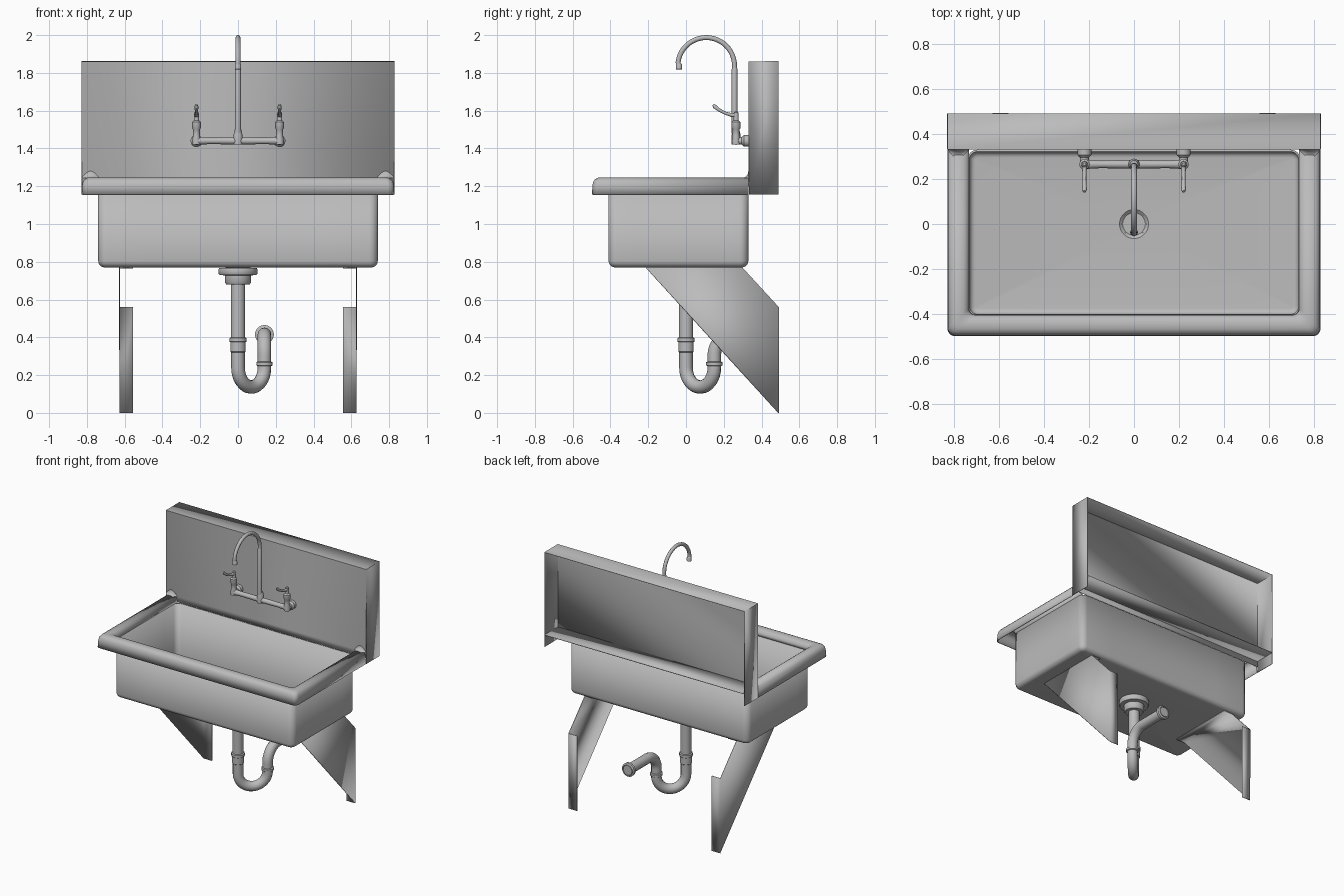
import bpy, bmesh
from math import sin, cos, pi, radians
from mathutils import Vector, Matrix

cube = bpy.data.objects.get("Cube")
if cube:
    bpy.data.objects.remove(cube)

steel = bpy.data.materials.new("brushed steel grey")
steel.use_nodes = True
GREY = (0.5, 0.5, 0.5, 1)
steel.diffuse_color = GREY
steel.node_tree.nodes["Principled BSDF"].inputs["Base Color"].default_value = GREY


def add(name, mesh, sheet=0):
    """Link a mesh, shade it and optionally give it sheet thickness."""
    mesh.materials.clear()
    mesh.materials.append(steel)
    mesh.shade_smooth()
    mesh.set_sharp_from_angle(angle=radians(35))
    ob = bpy.data.objects.new(name, mesh)
    bpy.context.collection.objects.link(ob)
    if sheet:
        mod = ob.modifiers.new("sheet", "SOLIDIFY")
        mod.thickness, mod.offset = sheet, 0
    return ob


def from_bm(name, bm, sheet=0):
    bmesh.ops.recalc_face_normals(bm, faces=bm.faces[:])
    mesh = bpy.data.meshes.new(name)
    bm.to_mesh(mesh)
    bm.free()
    return add(name, mesh, sheet)


def loft(name, rings, closed=True, caps=False, sheet=0):
    """Skin a row of equally long point rings."""
    bm = bmesh.new()
    rows = [[bm.verts.new(p) for p in ring] for ring in rings]
    n = len(rows[0])
    for a, b in zip(rows, rows[1:]):
        for i in range(n if closed else n - 1):
            j = (i + 1) % n
            bm.faces.new((a[i], a[j], b[j], b[i]))
    if caps:
        bm.faces.new(rows[0])
        bm.faces.new(rows[-1])
    return from_bm(name, bm, sheet)


def panels(name, polys, sheet):
    """Folded sheet metal from a few flat polygons."""
    bm = bmesh.new()
    for poly in polys:
        bm.faces.new([bm.verts.new(p) for p in poly])
    bmesh.ops.remove_doubles(bm, verts=bm.verts[:], dist=0.0001)
    return from_bm(name, bm, sheet)


def turned(name, profile, loc, axis=(0, 0, 1), n=24):
    """Lathe a (radius, height) profile around an axis."""
    turn = Vector((0, 0, 1)).rotation_difference(Vector(axis)).to_matrix()
    rings = [[Vector(loc) + turn @ Vector((r * cos(2 * pi * i / n), r * sin(2 * pi * i / n), h))
              for i in range(n)] for r, h in profile]
    return loft(name, rings, caps=True)


def tube(name, points, radius, scales=None, caps=True):
    cu = bpy.data.curves.new(name, "CURVE")
    cu.dimensions = "3D"
    cu.bevel_depth, cu.bevel_resolution, cu.use_fill_caps = radius, 4, caps
    sp = cu.splines.new("POLY")
    sp.points.add(len(points) - 1)
    for i, p in enumerate(points):
        sp.points[i].co = (*p, 1)
        sp.points[i].radius = scales[i] if scales else 1
    tmp = bpy.data.objects.new(name + "_path", cu)
    bpy.context.collection.objects.link(tmp)
    mesh = bpy.data.meshes.new_from_object(tmp.evaluated_get(bpy.context.evaluated_depsgraph_get()))
    bpy.data.objects.remove(tmp)
    return add(name, mesh)


def corner(cx, cy, r, start, n=6):
    return [(cx + r * cos(start + pi / 2 * i / n), cy + r * sin(start + pi / 2 * i / n))
            for i in range(n + 1)]


HX, FRONT, BACK, WALL = 0.735, -0.405, 0.325, 0.33


def rounded_rect(inset, z, r=0.04):
    """Closed bowl outline, with extra points along the straight sides."""
    r = max(r - inset, 0.008)
    x, y0, y1 = HX - inset - r, FRONT + inset + r, BACK - inset - r
    pts = []
    arcs = [corner(x, y1, r, 0), corner(-x, y1, r, pi / 2),
            corner(-x, y0, r, pi), corner(x, y0, r, 1.5 * pi)]
    for k, arc in enumerate(arcs):
        a, b = Vector(arc[-1]), Vector(arcs[(k + 1) % 4][0])
        pts += arc + [tuple(a.lerp(b, t / 6)) for t in range(1, 6)]
    return [(px, py, z) for px, py in pts]


def drain_ring(r, z, n=48):
    return [(r * cos(2 * pi * (i + 3) / n), r * sin(2 * pi * (i + 3) / n), z) for i in range(n)]


# Bowl with rounded floor edge and drain recess
FLOOR = 0.775
rings = [rounded_rect(0, 1.2)]
for i in range(6):
    a = pi / 2 * i / 5
    rings.append(rounded_rect(0.03 * (1 - cos(a)), FLOOR + 0.03 * (1 - sin(a))))
rings += [drain_ring(0.066, FLOOR), drain_ring(0.052, FLOOR - 0.012), drain_ring(0.034, FLOOR - 0.03)]
loft("bowl", rings, sheet=0.01)


# Rolled rim around the front and both sides
def rim_path(d, z, r=0.03):
    x, y = HX + d, FRONT - d
    pts = [(-x, WALL)] + corner(-x + r, y + r, r, pi) + corner(x - r, y + r, r, 1.5 * pi) + [(x, WALL)]
    return [(px, py, z) for px, py in pts]


rim_profile = [(0, 1.2), (0.002, 1.218), (0.01, 1.232), (0.022, 1.24), (0.04, 1.243), (0.06, 1.242),
               (0.074, 1.235), (0.083, 1.223), (0.087, 1.205), (0.09, 1.155)]
loft("rim", [rim_path(d, z) for d, z in rim_profile], closed=False, sheet=0.006)

# Small coves where the rim meets the backsplash
for side, s in (("left", 1), ("right", -1)):
    rows = []
    for i in range(13):
        r = 0.036 * sin(pi * i / 12) + 0.001
        rows.append([(s * (0.735 + 0.092 * i / 12), WALL - r * (1 - sin(t * pi / 12)),
                      1.243 + r * (1 - cos(t * pi / 12))) for t in range(7)])
    loft(side + "_rim_cove", rows, closed=False)

# Backsplash: open-backed folded sheet
W, Y0, Y1, TOP, DECK, LOW = 0.827, 0.333, 0.49, 1.86, 1.243, 1.155
polys = [[(-W, Y0, 1.2), (W, Y0, 1.2), (W, Y0, DECK), (W, Y0, TOP), (-W, Y0, TOP), (-W, Y0, DECK)],
         [(-W, Y0, TOP), (W, Y0, TOP), (W, Y1, TOP), (-W, Y1, TOP)]]
for x in (-W, W):
    polys.append([(x, Y0, LOW), (x, Y1, LOW), (x, Y1, TOP), (x, Y0, TOP)])
panels("backsplash", polys, 0.005)
panels("rear_deck", [[(-W, Y0, DECK), (W, Y0, DECK), (W, Y1, DECK), (-W, Y1, DECK)]], 0.005)

# Wall brackets with inward flanges
for side, s in (("left", 1), ("right", -1)):
    xo, xi = s * 0.627, s * 0.557
    panels(side + "_bracket", [
        [(xo, -0.21, 0.767), (xo, 0.3, 0.767), (xo, 0.49, 0.56), (xo, 0.49, 0)],
        [(xo, 0.49, 0), (xo, 0.49, 0.56), (xi, 0.49, 0.56), (xi, 0.49, 0)],
        [(xo, -0.21, 0.767), (xo, 0.3, 0.767), (xi, 0.3, 0.767), (xi, -0.21, 0.767)]], 0.005)

# Drain strainer bars
bm = bmesh.new()
for k in range(4):
    m = Matrix.Rotation(k * pi / 4, 4, "Z") @ Matrix.Diagonal((0.11, 0.006, 0.006, 1))
    bmesh.ops.create_cube(bm, size=1, matrix=Matrix.Translation((0, 0, FLOOR - 0.004)) @ m)
from_bm("strainer", bm)

# Drain fitting, tailpiece and coupling
turned("drain_fitting", [(0.1, 0.768), (0.103, 0.76), (0.103, 0.738), (0.098, 0.73), (0.07, 0.728),
                         (0.07, 0.692), (0.062, 0.68), (0.038, 0.68)], (0, 0, 0), n=32)
turned("tailpiece", [(0.038, 0.7), (0.038, 0.39)], (0, 0, 0))
turned("trap_coupling", [(0.038, 0.4), (0.046, 0.396), (0.046, 0.378), (0.041, 0.374),
                         (0.041, 0.325), (0.036, 0.32)], (0, 0, 0))

# Trap: diagonal U-bend, then a turn back to the wall
ex, ey = 0.14, 0.15
path = [(0, 0, 0.34)]
for i in range(17):
    a = pi * i / 16
    t = (1 - cos(a)) / 2
    path.append((ex * t, ey * t, 0.24 - 0.103 * sin(a)))
for i in range(11):
    a = pi / 2 * i / 10
    path.append((ex, ey + 0.11 * (1 - cos(a)), 0.305 + 0.11 * sin(a)))
tube("trap", path + [(ex, 0.49, 0.415)], 0.036)
turned("trap_union", [(0.036, -0.012), (0.043, -0.008), (0.043, 0.008), (0.036, 0.012)], (ex, ey, 0.26))
turned("wall_outlet", [(0.036, 0), (0.05, 0.006), (0.05, 0.024), (0.04, 0.03), (0.034, 0.015)],
       (ex, 0.46, 0.415), (0, 1, 0))

# Faucet: bridge, supply arms, valves and levers
FY, FZ = 0.265, 1.44
tube("faucet_bridge", [(x, FY, FZ) for x in (-0.225, -0.15, -0.03, 0.03, 0.15, 0.225)],
     0.017, [1.25, 1, 1.1, 1.1, 1, 1.25])
for side, s in (("left", 1), ("right", -1)):
    x = s * 0.22
    turned(side + "_wall_flange", [(0.018, 0), (0.02, 0.03), (0.031, 0.042), (0.031, WALL - FY)],
           (x, FY, FZ), (0, 1, 0))
    turned(side + "_valve", [(0.022, -0.02), (0.023, 0), (0.018, 0.03), (0.018, 0.06), (0.023, 0.068),
                             (0.023, 0.1), (0.014, 0.108), (0.012, 0.15), (0.006, 0.155)], (x, FY, FZ))
    tube(side + "_lever", [(x, 0.27, 1.575), (x, 0.24, 1.577), (x, 0.205, 1.588), (x, 0.175, 1.604),
                           (x, 0.152, 1.622), (x, 0.144, 1.632)], 0.01, [1.2, 1, 0.8, 0.9, 1.1, 0.6])

# Gooseneck spout with collar and tip
turned("spout_collar", [(0.024, -0.02), (0.025, 0.02), (0.022, 0.04), (0.017, 0.06)], (0, FY, FZ))
turned("spout_riser", [(0.015, 1.48), (0.015, 1.82), (0.012, 1.83)], (0, FY - 0.008, 0))
arc = [(0, 0.107 + 0.15 * cos(pi * i / 24), 1.837 + 0.15 * sin(pi * i / 24)) for i in range(24)]
tube("gooseneck", [(0, 0.257, 1.8)] + arc + [(0, -0.04, 1.845)], 0.013)
turned("spout_tip", [(0.013, 0.03), (0.016, 0.025), (0.017, 0), (0.012, -0.002)], (0, -0.037, 1.82))
